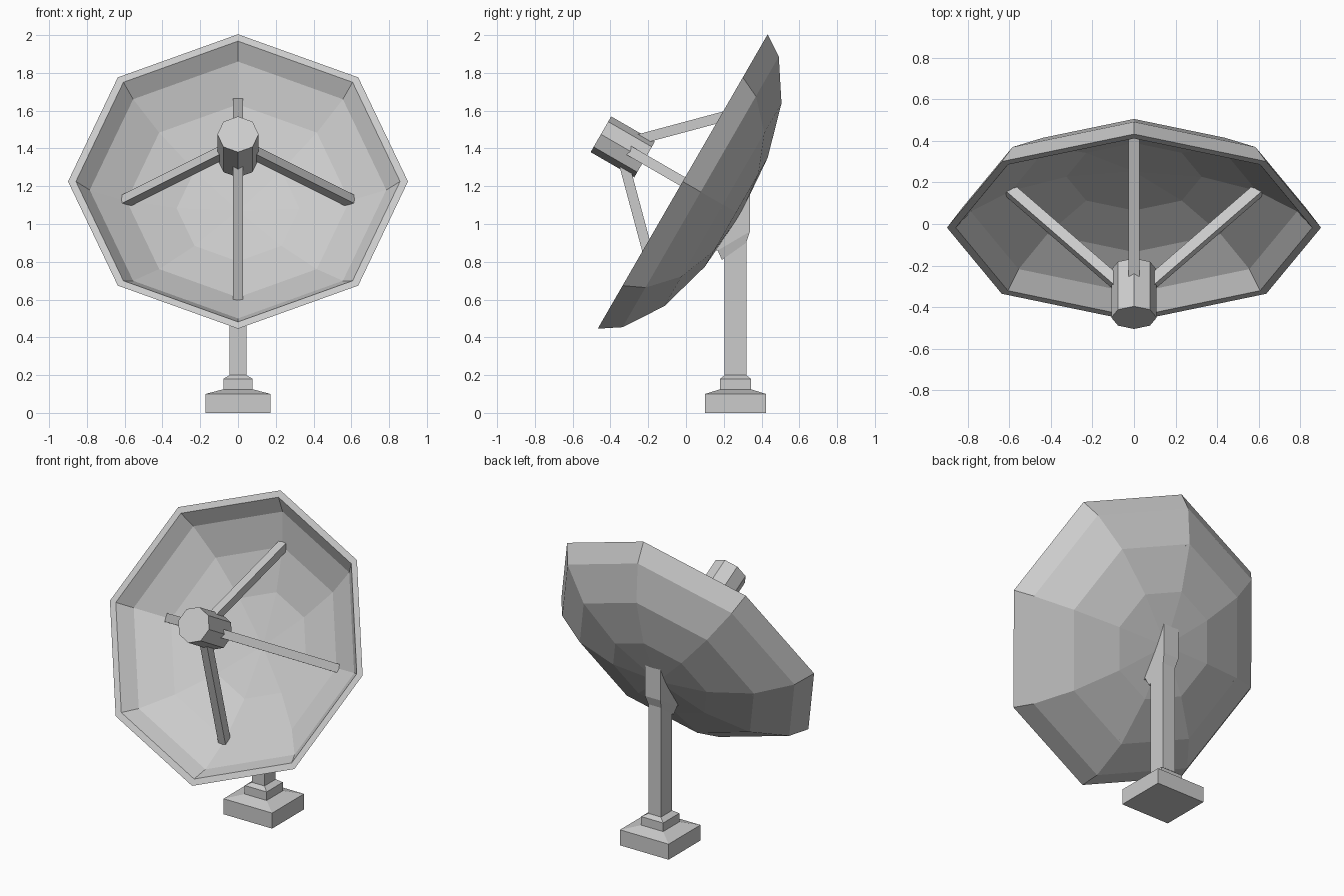
import bpy, bmesh
from math import sin, cos, pi
from mathutils import Vector

if "Cube" in bpy.data.objects:
    bpy.data.objects.remove(bpy.data.objects["Cube"])

# Dish frame: centre of the rim, "up" along the rim plane, "back" along the axis
CENTRE = Vector((0, -0.0175, 1.225))
UP = Vector((0, 0.5, 0.866))
BACK = Vector((0, 0.866, -0.5))


def local(x, r, d):
    return CENTRE + Vector((x, 0, 0)) + UP * r + BACK * d


def loft(name, rings, caps=True):
    """Join equal-length rings of points into one flat-shaded mesh."""
    bm = bmesh.new()
    loops = [[bm.verts.new(p) for p in ring] for ring in rings]
    n = len(rings[0])
    for a, b in zip(loops, loops[1:]):
        for i in range(n):
            j = (i + 1) % n
            bm.faces.new((a[i], a[j], b[j], b[i]))
    if caps:
        bm.faces.new(loops[0])
        bm.faces.new(loops[-1])
    bmesh.ops.remove_doubles(bm, verts=bm.verts, dist=0.0001)
    bmesh.ops.recalc_face_normals(bm, faces=bm.faces)
    mesh = bpy.data.meshes.new(name)
    bm.to_mesh(mesh)
    bm.free()
    obj = bpy.data.objects.new(name, mesh)
    bpy.context.collection.objects.link(obj)
    return obj


def octagon(r, d):
    return [local(r * sin(k * pi / 4), r * cos(k * pi / 4), d) for k in range(8)]


def rect(hx, hy, z, y=0.262):
    return [(sx * hx, y + sy * hy, z) for sx, sy in ((-1, -1), (1, -1), (1, 1), (-1, 1))]


def slanted(front, back, h):
    return [(-h, *front), (h, *front), (h, *back), (-h, *back)]


# Dish: outer shell from the back centre to the rim, then the inner bowl
dish_profile = [(0, 0.352), (0.333, 0.327), (0.62, 0.246), (0.827, 0.11), (0.9, 0),
                (0.858, 0), (0.785, 0.09), (0.59, 0.205), (0.325, 0.283), (0, 0.312)]
loft("dish", [octagon(r, d) for r, d in dish_profile], caps=False)

# Receiver held in front of the dish
loft("receiver", [octagon(0.109, -0.5), octagon(0.109, -0.233)])

# Four square struts from the receiver to the bowl
for k, side in enumerate(("top", "right", "bottom", "left")):
    s, c = sin(k * pi / 2), cos(k * pi / 2)
    rings = []
    for r, d in ((0.07, -0.32), (0.62, 0.23)):
        ring = []
        for t, w in ((-1, -1), (1, -1), (1, 1), (-1, 1)):
            rr, dd, tt = r - w * 0.019, d + w * 0.019, t * 0.026
            ring.append(local(rr * s + tt * c, rr * c - tt * s, dd))
        rings.append(ring)
    loft(side + "_strut", rings)

# Stepped foot and post
loft("base", [rect(0.173, 0.162, 0), rect(0.173, 0.162, 0.1), rect(0.078, 0.082, 0.125),
              rect(0.078, 0.082, 0.18), rect(0.045, 0.057, 0.2)])
loft("post", [rect(0.045, 0.057, 0.19), rect(0.045, 0.057, 0.95)])

# Flared bracket between the post and the back of the dish
loft("dish_bracket", [slanted((0.19, 0.81), (0.318, 0.90), 0.045),
                      slanted((0.168, 0.86), (0.338, 0.96), 0.055),
                      slanted((0.145, 0.86), (0.338, 1.165), 0.055)])
